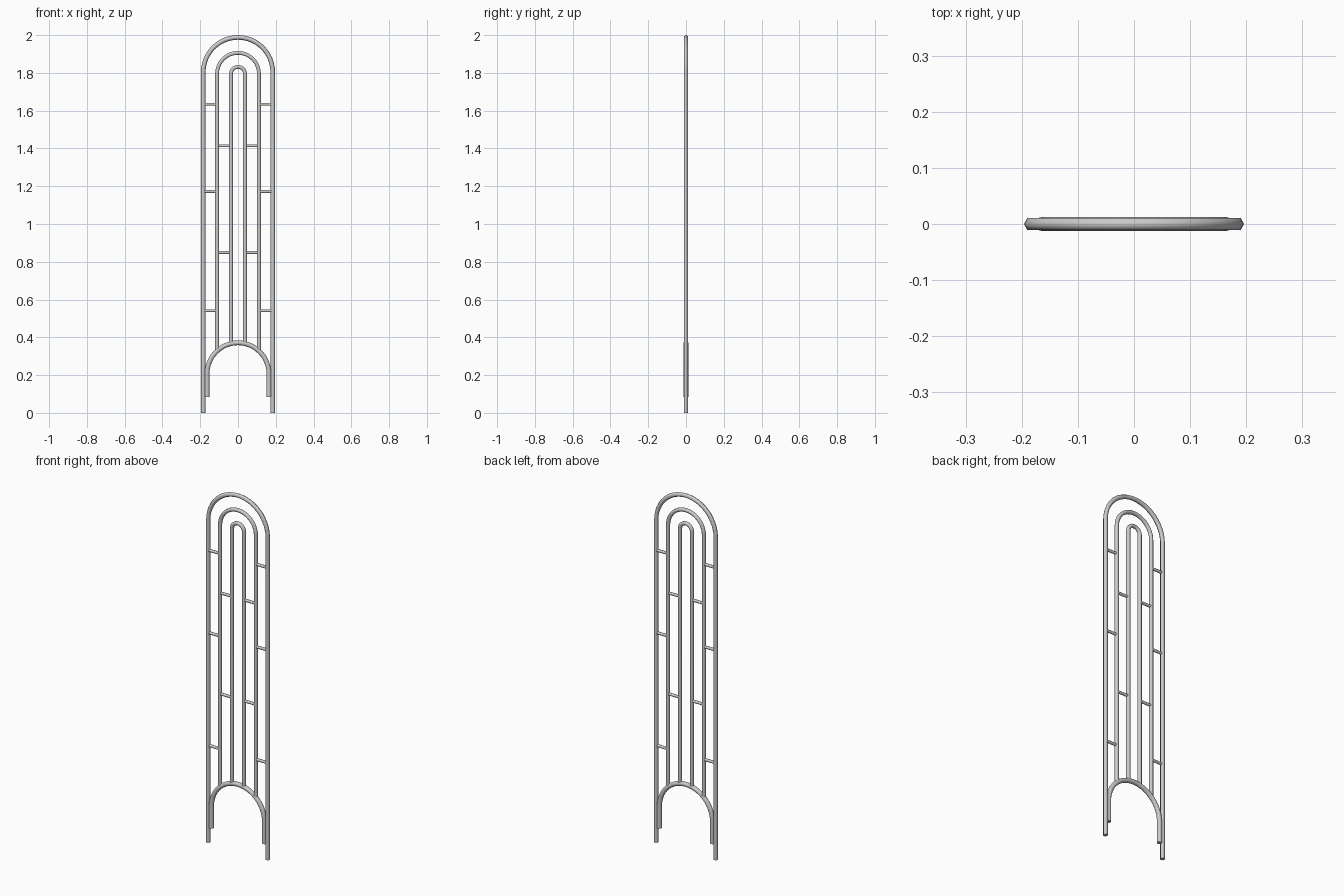
import bpy, bmesh, math
from mathutils import Vector

if "Cube" in bpy.data.objects:
    bpy.data.objects.remove(bpy.data.objects["Cube"])


def tube(name, path, r, sides, phase=0.0):
    """Sweep a round section along a path lying in the xz plane, capped at both ends."""
    pts = [Vector(p) for p in path]
    bm = bmesh.new()
    rings = []
    for i, p in enumerate(pts):
        t = (pts[min(i + 1, len(pts) - 1)] - pts[max(i - 1, 0)]).normalized()
        n = Vector((-t.z, 0, t.x))
        ring = []
        for k in range(sides):
            a = 2 * math.pi * k / sides + phase
            ring.append(bm.verts.new(p + n * r * math.cos(a) + Vector((0, r * math.sin(a), 0))))
        rings.append(ring)
    for a, b in zip(rings, rings[1:]):
        for k in range(sides):
            j = (k + 1) % sides
            bm.faces.new((a[k], a[j], b[j], b[k]))
    bm.faces.new(rings[0])
    bm.faces.new(rings[-1])
    bmesh.ops.recalc_face_normals(bm, faces=bm.faces)
    me = bpy.data.meshes.new(name)
    bm.to_mesh(me)
    bm.free()
    ob = bpy.data.objects.new(name, me)
    bpy.context.collection.objects.link(ob)
    bpy.ops.object.select_all(action='DESELECT')
    ob.select_set(True)
    bpy.context.view_layer.objects.active = ob
    bpy.ops.object.shade_smooth_by_angle(angle=math.radians(62))
    return ob


def arch(name, half, spring, foot, r, sides, phase=0.0, steps=24):
    """Two straight legs joined by a half circle."""
    path = [(-half, 0, foot)]
    for i in range(steps + 1):
        a = math.pi * (1 - i / steps)
        path.append((half * math.cos(a), 0, spring + half * math.sin(a)))
    path.append((half, 0, foot))
    return tube(name, path, r, sides, phase)


OUT, MID, INN, LOW = 0.184, 0.111, 0.037, 0.164
LOW_SPRING = 0.207


def low_z(x):
    return LOW_SPRING + math.sqrt(LOW ** 2 - x ** 2)


# Nested trellis arches, the inner two resting on the lower arch
arch("outer_arch", OUT, 1.804, 0.0, 0.0122, 6)
arch("middle_arch", MID, 1.795, low_z(MID), 0.0108, 8, math.pi / 8)
arch("inner_arch", INN, 1.795, low_z(INN), 0.0108, 8, math.pi / 8, 16)
arch("lower_arch", LOW, LOW_SPRING, 0.085, 0.0125, 12)

# Short rungs bridging neighbouring arches on both sides
for s, side in ((-1, "left"), (1, "right")):
    for z in (0.541, 1.172, 1.634):
        tube(f"outer_rung_{side}", [(s * MID, 0, z), (s * OUT, 0, z)], 0.008, 8, math.pi / 8)
    for z in (0.849, 1.414):
        tube(f"inner_rung_{side}", [(s * INN, 0, z), (s * MID, 0, z)], 0.008, 8, math.pi / 8)
